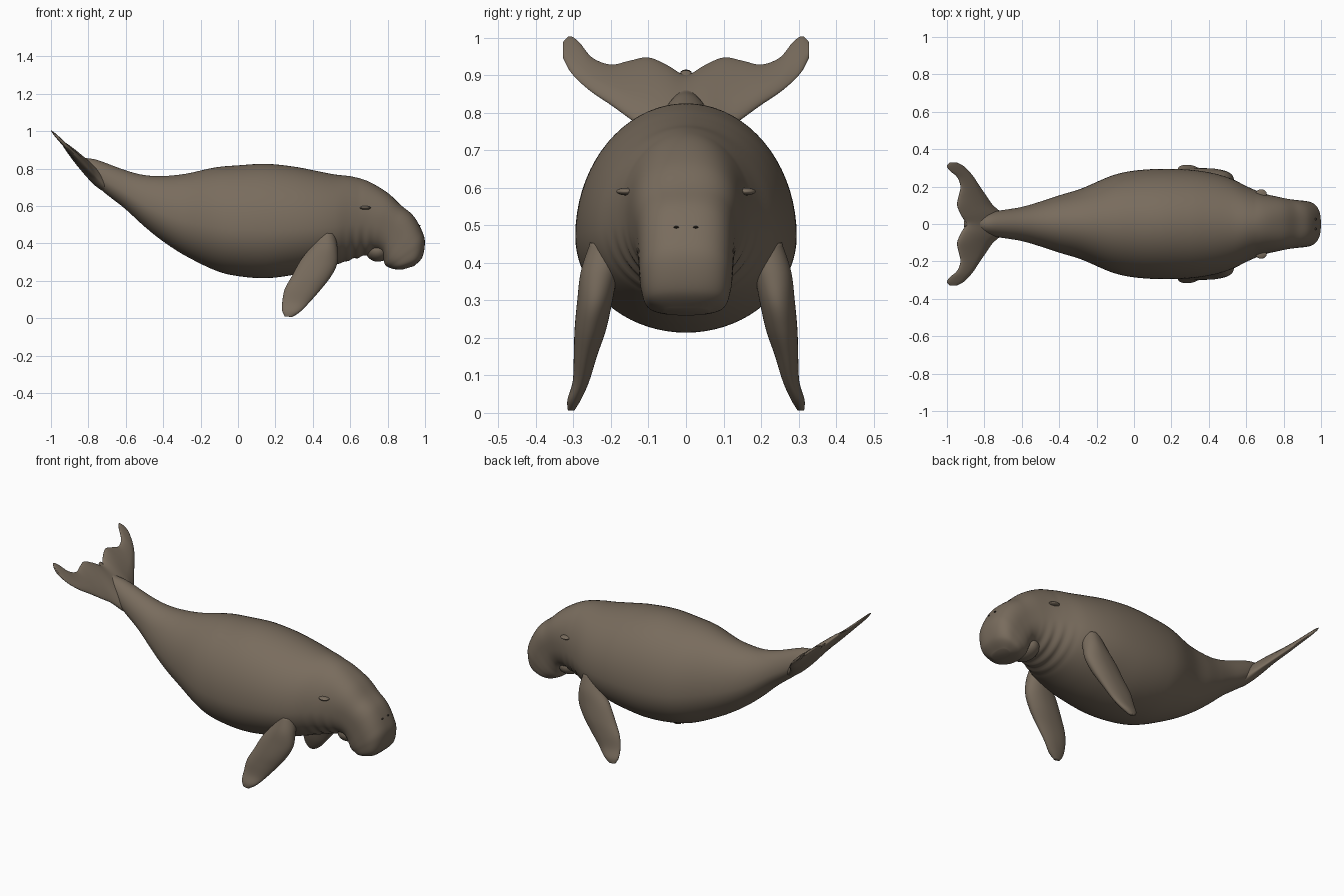
import bpy, bmesh, math
from mathutils import Vector, Matrix
from mathutils.bvhtree import BVHTree

if "Cube" in bpy.data.objects:
    bpy.data.objects.remove(bpy.data.objects["Cube"])


def material(name, rgb):
    m = bpy.data.materials.new(name)
    m.diffuse_color = (*rgb, 1)
    m.use_nodes = True
    m.node_tree.nodes["Principled BSDF"].inputs["Base Color"].default_value = m.diffuse_color
    return m


SKIN = material("taupe skin", (0.19, 0.15, 0.11))
DARK = material("dark brown", (0.05, 0.04, 0.03))


def smooth_rows(rows, sub):
    """Catmull-Rom interpolation of rows of numbers."""
    out = []
    for i in range(len(rows) - 1):
        a, b, c, d = (rows[min(max(i + k, 0), len(rows) - 1)] for k in (-1, 0, 1, 2))
        for s in range(sub):
            t = s / sub
            out.append([0.5 * (2 * q + (r - p) * t + (2 * p - 5 * q + 4 * r - u) * t * t
                               + (3 * q - p - 3 * r + u) * t ** 3)
                        for p, q, r, u in zip(a, b, c, d)])
    return out + [list(rows[-1])]


def ring(p, q, w, k, n=2.0, count=48):
    """Superellipse from end p to end q, half width vector w, widest at fraction k."""
    c = p.lerp(q, k)
    pts = []
    for i in range(count):
        a = 2 * math.pi * i / count
        cs, sn = math.cos(a), math.sin(a)
        u = math.copysign(abs(cs) ** (2 / n), cs)
        v = math.copysign(abs(sn) ** (2 / n), sn)
        pts.append(c + (p - c if u > 0 else c - q) * u + w * v)
    return pts


def finish(name, bm, mat):
    bmesh.ops.recalc_face_normals(bm, faces=bm.faces)
    for f in bm.faces:
        f.smooth = True
    me = bpy.data.meshes.new(name)
    bm.to_mesh(me)
    me.materials.append(mat)
    ob = bpy.data.objects.new(name, me)
    bpy.context.collection.objects.link(ob)
    return ob


def loft(rings):
    bm = bmesh.new()
    loops = [[bm.verts.new(p) for p in r] for r in rings]
    n = len(loops[0])
    for a, b in zip(loops, loops[1:]):
        for i in range(n):
            bm.faces.new((a[i], a[(i + 1) % n], b[(i + 1) % n], b[i]))
    bm.faces.new(loops[0])
    bm.faces.new(loops[-1])
    return bm


def ellipsoid(name, loc, size, mat, rot=None):
    bm = bmesh.new()
    bmesh.ops.create_uvsphere(bm, u_segments=32, v_segments=20, radius=1)
    m = Matrix.Translation(loc) @ (rot or Matrix()) @ Matrix.Diagonal((*size, 1))
    bmesh.ops.transform(bm, matrix=m, verts=bm.verts)
    return finish(name, bm, mat)


# Body and head: top x, top z, bottom x, bottom z, half width
BODY = [
    (-.91, .915, -.905, .90, .015), (-.83, .862, -.81, .775, .045),
    (-.75, .845, -.73, .685, .068), (-.60, .79, -.61, .59, .09),
    (-.50, .765, -.50, .49, .12), (-.40, .76, -.40, .41, .153),
    (-.28, .772, -.28, .333, .19), (-.12, .806, -.12, .255, .258),
    (0, .817, 0, .225, .285), (.15, .825, .15, .214, .295),
    (.30, .81, .30, .232, .29), (.42, .787, .42, .257, .272),
    (.52, .768, .52, .285, .242), (.61, .757, .61, .315, .198),
    (.70, .73, .68, .335, .165), (.80, .67, .73, .355, .146),
    (.87, .605, .765, .345, .134), (.935, .55, .778, .31, .128),
    (.98, .475, .787, .285, .125), (.999, .41, .805, .272, .12),
    (.985, .325, .835, .262, .105), (.94, .278, .88, .26, .06),
]
rings = []
for xt, zt, xb, zb, w in smooth_rows(BODY, 8):
    t = min(max((xt - .65) / .25, 0), 1)          # muzzle gets boxier
    rings.append(ring(Vector((xt, 0, zt)), Vector((xb, 0, zb)),
                      Vector((0, w, 0)), .58 - .1 * t, 2 + .7 * t, 72))
bm = loft(rings)
# Soft throat folds
for v in bm.verts:
    x, y, z = v.co
    if .54 < x < .76 and z < .5:
        fade = math.sin((x - .54) / .22 * math.pi) * min((.5 - z) / .12, 1)
        s = 1 + .022 * fade * math.sin(x * 120)
        v.co = Vector((x, y * s, .5 + (z - .5) * s))
tree = BVHTree.FromBMesh(bm)
finish("body", bm, SKIN)

# Lower jaw tucked behind the muzzle
ellipsoid("lower_jaw", (.748, 0, .362), (.066, .092, .06), SKIN)

# Tail flukes on a slanted plane: span y, leading x, trailing x, half thickness
HALF = [(.05, -.70, -.925, .034), (.10, -.755, -.945, .026), (.15, -.79, -.937, .021),
        (.20, -.825, -.927, .018), (.25, -.857, -.945, .014), (.285, -.885, -.985, .011),
        (.31, -.912, -1.0, .009), (.328, -.945, -.985, .006)]
span = [(-y, a, b, t) for y, a, b, t in reversed(HALF)]
span += [(0, -.68, -.9, .036)] + HALF
SLOPE = 1.04
normal = Vector((SLOPE, 0, 1)).normalized()


def on_plane(x, y):
    return Vector((x, y, .775 + SLOPE * (-.78 - x)))


finish("tail_flukes", loft([ring(on_plane(a, y), on_plane(b, y), normal * t, .35, 1.8)
                            for y, a, b, t in smooth_rows(span, 6)]), SKIN)

# Front flippers: front x, front z, back x, back z, centre y, half thickness
FLIPPER = [(.52, .45, .42, .46, .205, .05), (.532, .37, .395, .39, .23, .05),
           (.53, .29, .335, .31, .243, .047), (.495, .22, .288, .225, .255, .042),
           (.44, .15, .25, .155, .268, .031), (.378, .08, .237, .09, .28, .022),
           (.33, .032, .236, .04, .298, .018), (.29, .006, .25, .01, .306, .009)]
for side, label in ((1, "left"), (-1, "right")):
    rs = [ring(Vector((a, side * y, b)), Vector((c, side * y, d)),
               Vector((0, t, 0)), .42)
          for a, b, c, d, y, t in smooth_rows(FLIPPER, 6)]
    finish(label + "_flipper", loft(rs), SKIN)

    # Eye with a puffy lid, placed on the head surface
    hit, nrm, _, _ = tree.ray_cast(Vector((.68, side, .59)), Vector((0, -side, 0)))
    turn = nrm.to_track_quat('Z', 'Y').to_matrix().to_4x4()
    ellipsoid(label + "_eyelid", hit, (.03, .026, .01), SKIN, turn)
    ellipsoid(label + "_eye", hit + nrm * .007, (.009, .009, .005), DARK, turn)

    # Nostril
    hit, nrm, _, _ = tree.ray_cast(Vector((2, side * .026, .495)), Vector((-1, 0, 0)))
    turn = nrm.to_track_quat('Z', 'Y').to_matrix().to_4x4()
    ellipsoid(label + "_nostril", hit, (.007, .007, .003), DARK, turn)
